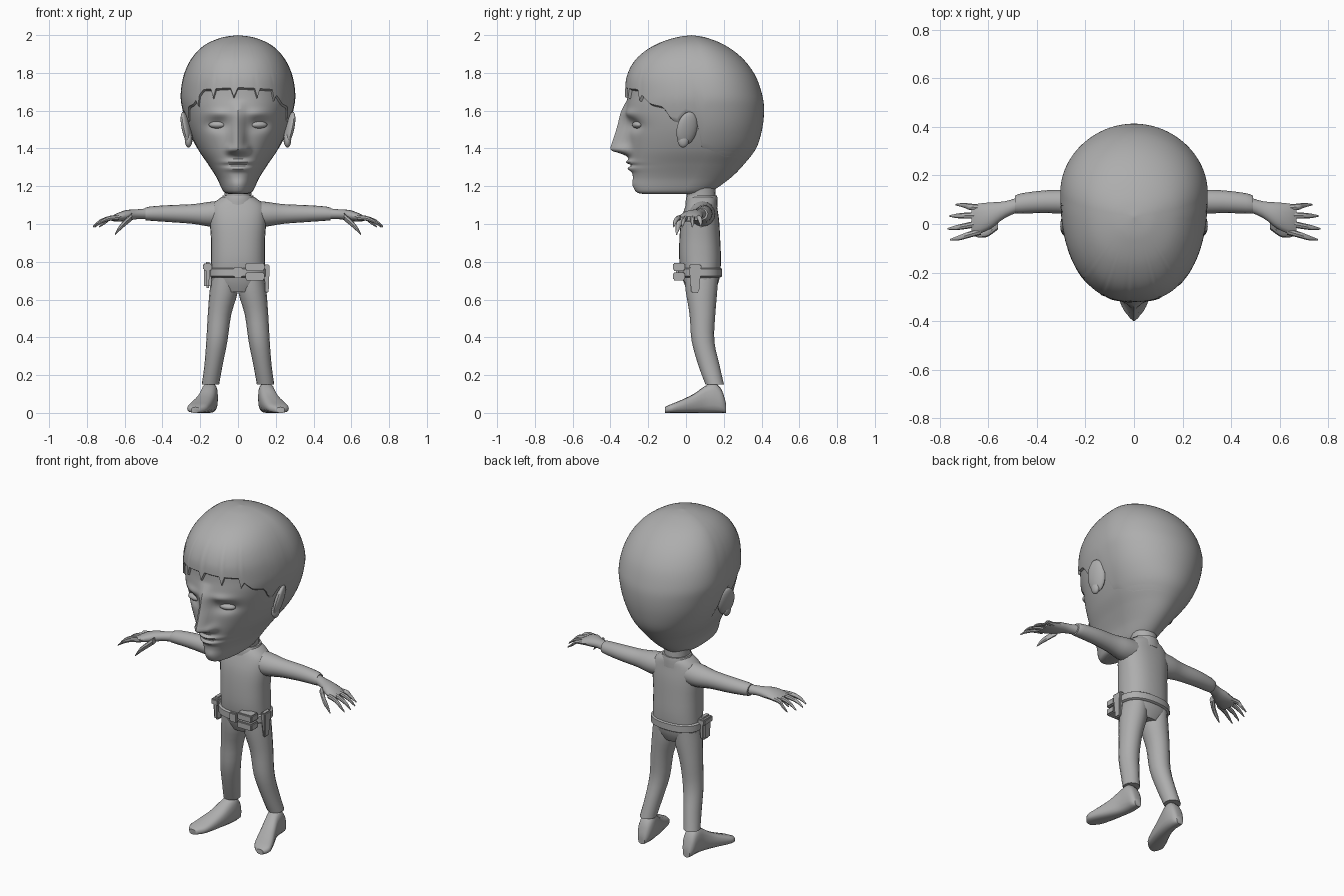
import bpy, bmesh, math
from mathutils import Vector, Matrix

if "Cube" in bpy.data.objects:
    bpy.data.objects.remove(bpy.data.objects["Cube"])

GREY = bpy.data.materials.new("plain_grey")
GREY.diffuse_color = (0.42, 0.42, 0.42, 1)
GREY.use_nodes = True
GREY.node_tree.nodes["Principled BSDF"].inputs["Base Color"].default_value = GREY.diffuse_color


def finish(name, bm):
    bmesh.ops.recalc_face_normals(bm, faces=bm.faces)
    me = bpy.data.meshes.new(name)
    bm.to_mesh(me)
    bm.free()
    me.materials.append(GREY)
    ob = bpy.data.objects.new(name, me)
    bpy.context.collection.objects.link(ob)
    return ob


def skin(name, rings, cap=True):
    bm = bmesh.new()
    vs = [[bm.verts.new(p) for p in r] for r in rings]
    n = len(rings[0])
    for a, b in zip(vs, vs[1:]):
        for i in range(n):
            j = (i + 1) % n
            bm.faces.new((a[i], a[j], b[j], b[i]))
    if cap:
        bm.faces.new(vs[0])
        bm.faces.new(vs[-1])
    bmesh.ops.remove_doubles(bm, verts=bm.verts, dist=0.0002)
    return finish(name, bm)


def spline(rows, t):
    """Smooth interpolation between table rows."""
    i = max(0, min(int(t), len(rows) - 2))
    f = t - i
    p = [rows[max(0, min(k, len(rows) - 1))] for k in (i - 1, i, i + 1, i + 2)]
    return [b + 0.5 * f * (c - a + f * (2*a - 5*b + 4*c - d + f * (3*(b - c) + d - a)))
            for a, b, c, d in zip(*p)]


def linear(table, x):
    for (x0, y0), (x1, y1) in zip(table, table[1:]):
        if x0 <= x <= x1:
            return y0 + (y1 - y0) * (x - x0) / (x1 - x0)
    return 0.0


AXES = {"x": (1, 2), "y": (0, 2), "z": (0, 1)}


def loft(name, rows, axis, sides=16, sub=3, s=1, power=1.0):
    """Rows are x, y, z, radius, radius; rings lie square to the axis."""
    u, v = AXES[axis]
    rings = []
    for k in range((len(rows) - 1) * sub + 1):
        r = spline(rows, k / sub)
        ring = []
        for i in range(sides):
            a = 2 * math.pi * i / sides
            p = Vector(r[:3])
            ca, sa = math.cos(a), math.sin(a)
            p[u] += r[3] * math.copysign(abs(ca) ** power, ca)
            p[v] += r[4] * math.copysign(abs(sa) ** power, sa)
            p.x *= s
            ring.append(p)
        rings.append(ring)
    return skin(name, rings)


def box(name, lo, hi, taper=1.0, bevel=0.006):
    bm = bmesh.new()
    lo, hi = Vector(lo), Vector(hi)
    bmesh.ops.create_cube(bm, size=1)
    for v in bm.verts:
        if v.co.z < 0:
            v.co.x *= taper
            v.co.y *= taper
        v.co = (lo + hi) / 2 + v.co * (hi - lo)
    bmesh.ops.bevel(bm, geom=bm.edges[:], offset=bevel, segments=2, affect='EDGES')
    return finish(name, bm)


def ball(name, loc, radii, rot=(0, 0, 0)):
    bm = bmesh.new()
    bmesh.ops.create_uvsphere(bm, u_segments=20, v_segments=12, radius=1)
    m = Matrix.Translation(loc)
    for a, ax in zip(rot, "XYZ"):
        m = m @ Matrix.Rotation(a, 4, ax)
    bmesh.ops.transform(bm, matrix=m @ Matrix.Diagonal((*radii, 1)), verts=bm.verts)
    return finish(name, bm)


# Head outline: height, half width, front y, back y
HEAD = [(1.165, .05, -.23, .08), (1.18, .08, -.27, .14), (1.25, .115, -.285, .24),
        (1.32, .16, -.30, .31), (1.40, .215, -.308, .37), (1.50, .262, -.315, .40),
        (1.60, .29, -.325, .41), (1.68, .30, -.318, .40), (1.78, .285, -.308, .365),
        (1.87, .245, -.26, .30), (1.94, .18, -.17, .21), (1.982, .09, -.06, .11),
        (1.996, 0, .03, .03)]
SEG = 128


def head_point(a, t, off):
    z, w, f, b = spline(HEAD, t)
    yc = f + .62 * (b - f)
    c, s = math.cos(a), math.sin(a)
    e = 2 / 2.3 if c > 0 else 1.0
    x = w * math.copysign(abs(s) ** e, s)
    y = yc - c * (yc - f) / max(abs(c), 1e-6) * abs(c) ** e if c > 0 else yc - c * (b - yc)
    return Vector((x * (1 + off), yc + (y - yc) * (1 + off), z + off * .3))


NOSE = [(1.34, 0), (1.36, .018), (1.374, .05), (1.388, .098), (1.40, .102), (1.45, .082),
        (1.52, .055), (1.60, .025), (1.66, 0)]


def bump(x, z, x0, z0, sx, sz):
    return math.exp(-((abs(x) - x0) / sx) ** 2 - ((z - z0) / sz) ** 2)


def face(p):
    """Push nose, brow and lips forward, eye sockets back."""
    if p.y > -.1:
        return p
    x, z = p.x, p.z
    width = .03 + .012 * max(0, min(1, (1.55 - z) / .15))
    out = linear(NOSE, z) * math.exp(-(x / width) ** 2)
    out += .025 * bump(x, z, .045, 1.395, .018, .022)
    out += .012 * bump(x, z, .10, 1.585, .06, .022)
    out -= .028 * bump(x, z, .11, 1.525, .055, .032)
    out += .024 * bump(x, z, 0, 1.328, .065, .013) + .02 * bump(x, z, 0, 1.293, .06, .014)
    out -= .010 * bump(x, z, 0, 1.311, .08, .006)
    out += .010 * bump(x, z, 0, 1.21, .05, .03)
    p.y -= out
    return p


ANGLES = [2 * math.pi * i / SEG - math.pi for i in range(SEG)]
TOP = len(HEAD) - 1
skin("head", [[face(head_point(a, k / 10, -.02)) for a in ANGLES]
              for k in range(TOP * 10 + 1)])

# Hair shell with a jagged fringe, sideburns and a low nape
HAIRLINE = [(0, 7.4), (.6, 7.3), (.85, 6.4), (1.05, 6.2), (1.15, 5.5), (1.25, 5.4),
            (1.3, 6.0), (1.42, 5.8), (1.52, 4.1), (2.0, 3.6), (3.2, 3.4)]


def hair_start(i):
    a = abs(ANGLES[i])
    return linear(HAIRLINE, a) - (.5 if a < .8 and i % 7 == 0 else 0)


hair_rings = [[head_point(a, hair_start(i) + (TOP - hair_start(i)) * k / 40,
                          .012 if k else -.03)
               for i, a in enumerate(ANGLES)] for k in [0] + list(range(41))]
for i, a in enumerate(ANGLES):
    hair_rings[1][i] = head_point(a, hair_start(i), .012)
skin("hair", hair_rings, cap=False)

# Torso, neck and collar
loft("torso", [(0, .08, .64, .09, .07), (0, .08, .70, .14, .095), (0, .075, .80, .142, .11),
               (0, .073, .92, .143, .108), (0, .075, 1.02, .15, .10), (0, .08, 1.09, .145, .085),
               (0, .085, 1.13, .105, .075), (0, .085, 1.15, .07, .06)], "z", 28, power=.85)
loft("neck", [(0, .08, 1.06, .075, .078), (0, .08, 1.15, .07, .077), (0, .07, 1.26, .08, .08)], "z", 20)
loft("collar", [(0, .083, 1.09, .10, .085), (0, .083, 1.13, .088, .084), (0, .084, 1.152, .08, .08)], "z", 20)

# Belt, buckle and pouches
loft("belt", [(0, .075, .718, .146, .108), (0, .075, .724, .155, .116),
              (0, .075, .762, .155, .116), (0, .075, .768, .146, .108)], "z", 32, 1, power=.85)
box("buckle", (-.025, -.052, .715), (.025, -.03, .772))
for z in (.702, .752):
    box("belt_pouch", (.04, -.07, z), (.14, -.005, z + .042))
box("holster", (.138, .015, .635), (.168, .082, .785), .6)
box("radio_case", (-.182, .01, .66), (-.138, .085, .80), .85, .012)
box("radio_flap", (-.186, .005, .755), (-.138, .09, .79))

for s, side in ((1, "left"), (-1, "right")):
    # Face parts
    ball(side + "_eye", (s * .11, -.258, 1.525), (.047, .025, .019), (0, 0, s * .28))
    ball(side + "_ear", (s * .272, .005, 1.505), (.022, .056, .092), (-.2, s * .2, s * .3))
    ball(side + "_ear_lobe", (s * .262, -.015, 1.445), (.02, .03, .04))
    # Arm and hand
    loft(side + "_sleeve", [(.08, .085, 1.055, .07, .07), (.16, .088, 1.052, .066, .064),
                            (.24, .09, 1.053, .052, .052), (.36, .092, 1.055, .047, .045),
                            (.46, .085, 1.055, .042, .038), (.49, .08, 1.053, .036, .033)], "x", s=s)
    loft(side + "_hand", [(.46, .085, 1.055, .03, .03), (.53, .06, 1.052, .034, .026),
                          (.59, .035, 1.045, .054, .029), (.64, .022, 1.035, .062, .022),
                          (.67, .018, 1.028, .056, .012)], "x", s=s)
    for y0, y1, reach in ((.066, .08, .735), (.036, .033, .76), (.004, -.02, .768), (-.03, -.065, .758)):
        loft(side + "_finger", [(.63, y0, 1.034, .014, .014), (.68, y0 * .6 + y1 * .4, 1.03, .013, .013),
                                (reach - .035, y0 * .2 + y1 * .8, 1.012, .01, .01),
                                (reach, y1, .985, .003, .004)], "x", 8, s=s)
    loft(side + "_thumb", [(.56, .0, 1.04, .022, .02), (.60, -.035, 1.005, .016, .018),
                           (.63, -.045, .975, .011, .014), (.652, -.05, .945, .003, .004)], "x", 8, s=s)
    # Leg and foot
    loft(side + "_trouser_leg", [(.07, .08, .73, .068, .09), (.076, .082, .64, .075, .083),
                                 (.098, .087, .52, .062, .068), (.112, .09, .38, .056, .06),
                                 (.13, .122, .25, .048, .056), (.146, .152, .15, .046, .049)], "z", s=s)
    foot = [(.15, .212, .022, .05), (.15, .19, .038, .12), (.15, .15, .044, .16), (.157, .10, .045, .142),
            (.175, .04, .05, .10), (.20, -.03, .056, .066), (.217, -.08, .052, .046), (.225, -.112, .022, .03)]
    loft(side + "_shoe", [(x, y, h / 2, w, h / 2) for x, y, w, h in foot], "y", s=s, power=.75)

# Smooth shading with crisp hard edges
for ob in bpy.context.scene.objects:
    ob.select_set(True)
    bpy.context.view_layer.objects.active = ob
bpy.ops.object.shade_smooth_by_angle(angle=math.radians(40))
